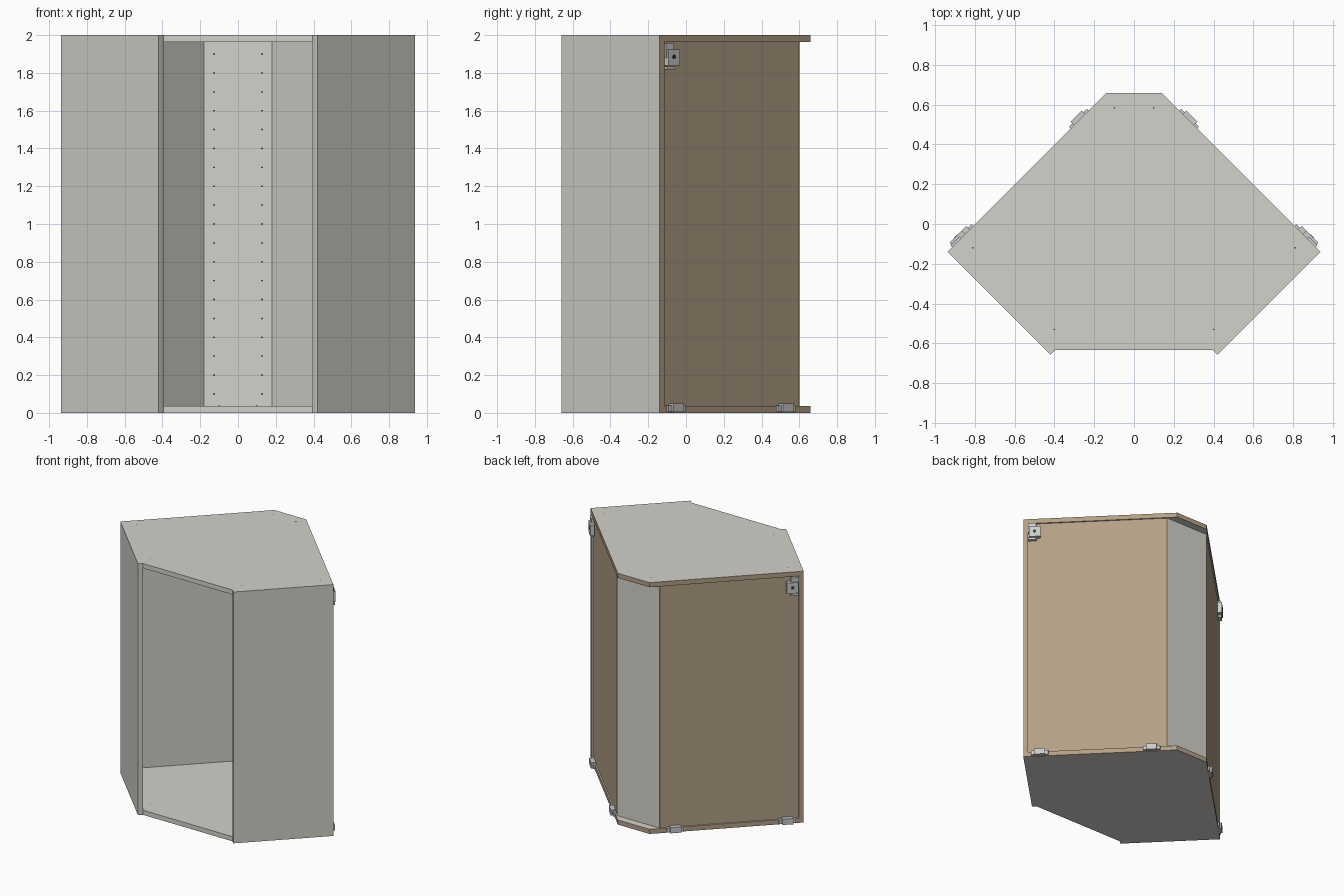
import bpy, bmesh, math
from mathutils import Vector

if "Cube" in bpy.data.objects:
    bpy.data.objects.remove(bpy.data.objects["Cube"])


def material(name, rgb):
    m = bpy.data.materials.new(name)
    m.diffuse_color = (*rgb, 1.0)
    m.use_nodes = True
    m.node_tree.nodes["Principled BSDF"].inputs["Base Color"].default_value = m.diffuse_color
    return m


GREY = material("painted grey", (0.65, 0.64, 0.59))
BROWN = material("raw board brown", (0.45, 0.35, 0.235))
METAL = material("bracket metal", (0.60, 0.60, 0.60))
DARK = material("hole dark", (0.04, 0.04, 0.04))

BACK = 0.798           # the angled backs lie along |x| + y = BACK
R = math.sqrt(0.5)


def prism(name, points, z0, z1, mats, rule=None):
    """Extrude a plan outline from z0 to z1; rule picks faces for material 1."""
    bm = bmesh.new()
    face = bm.faces.new([bm.verts.new((x, y, z0)) for x, y in points])
    top = bmesh.ops.extrude_face_region(bm, geom=[face])["geom"]
    for v in top:
        if isinstance(v, bmesh.types.BMVert):
            v.co.z = z1
    bmesh.ops.recalc_face_normals(bm, faces=bm.faces)
    bm.normal_update()
    if rule:
        for f in bm.faces:
            f.material_index = int(rule(f.normal))
    mesh = bpy.data.meshes.new(name)
    bm.to_mesh(mesh)
    bm.free()
    for m in mats:
        mesh.materials.append(m)
    ob = bpy.data.objects.new(name, mesh)
    bpy.context.collection.objects.link(ob)
    return ob


def back_block(name, s, y0, y1, z0, z1, n0, n1):
    """Block on an angled back: y range along it, n range out of it."""
    pts = [(s * (BACK - y + n * R), y + n * R)
           for y, n in ((y0, n0), (y1, n0), (y1, n1), (y0, n1))]
    return prism(name, pts, z0, z1, [METAL])


def discs(name, spots, axis, radius, depth, mat):
    """Many small round plates in one object, all facing along axis."""
    bm = bmesh.new()
    turn = Vector(axis).to_track_quat('Z', 'Y').to_matrix().to_4x4()
    for p in spots:
        m = turn.copy()
        m.translation = p
        bmesh.ops.create_cone(bm, cap_ends=True, segments=10, radius1=radius,
                              radius2=radius, depth=depth, matrix=m)
    mesh = bpy.data.meshes.new(name)
    bm.to_mesh(mesh)
    bm.free()
    mesh.materials.append(mat)
    bpy.context.collection.objects.link(bpy.data.objects.new(name, mesh))


# top and bottom boards, raw along their rear edges
half = [(0.395, -0.633), (0.913, -0.115), (0.14, 0.658)]
outline = half + [(-x, y) for x, y in reversed(half)]
for name, z0, z1 in (("bottom_board", 0, 0.037), ("top_board", 1.963, 2)):
    prism(name, outline, z0, z1, [GREY, BROWN],
          lambda n: n.y > 0.5 and abs(n.z) < 0.1)

# centre back panel
prism("centre_back_panel",
      [(-0.187, 0.6), (0.187, 0.6), (0.187, 0.588), (-0.187, 0.588)],
      0.037, 1.963, [GREY])

for s, side in ((1, "right"), (-1, "left")):
    # side panel with raw rear edge
    prism(side + "_side_panel",
          [(s * 0.42, -0.658), (s * 0.938, -0.14),
           (s * 0.913, -0.115), (s * 0.395, -0.633)],
          0, 2, [GREY, BROWN],
          lambda n: n.y > 0.5 and n.x * s > 0.1)

    # angled back panel, raw outside and grey inside
    prism(side + "_back_panel",
          [(s * 0.906, -0.122), (s * 0.187, 0.597),
           (s * 0.179, 0.589), (s * 0.898, -0.130)],
          0.037, 1.963, [GREY, BROWN],
          lambda n: n.y > 0.5 and n.x * s > 0.1)

    # hanging bracket: plate, housing, lip and screw
    back_block(side + "_bracket_plate", s, -0.115, -0.072, 1.88, 1.958, -0.008, 0.012)
    back_block(side + "_bracket_housing", s, -0.110, -0.050, 1.84, 1.925, -0.008, 0.024)
    back_block(side + "_bracket_lip", s, -0.112, -0.072, 1.818, 1.834, -0.008, 0.018)
    y, n = -0.08, 0.024
    discs(side + "_bracket_screw", [(s * (BACK - y + n * R), y + n * R, 1.885)],
          (s, 1, 0), 0.012, 0.006, DARK)

    # small clips along the bottom edge
    for tag, y in (("outer", -0.055), ("inner", 0.525)):
        back_block(f"{side}_{tag}_clip_base", s, y - 0.045, y + 0.045, 0.008, 0.040, -0.01, 0.012)
        back_block(f"{side}_{tag}_clip_body", s, y - 0.028, y + 0.028, 0.004, 0.050, -0.01, 0.025)

# shelf pin holes up the centre back
discs("shelf_pin_holes",
      [(x, 0.588, 0.1 * k) for k in range(1, 20) for x in (-0.127, 0.127)],
      (0, -1, 0), 0.005, 0.003, DARK)

# pin holes in the boards
discs("board_pin_holes",
      [(s * x, y, z) for s in (-1, 1) for z in (0.037, 1.9995)
       for x, y in ((0.10, 0.583), (0.81, -0.12), (0.40, -0.53))],
      (0, 0, 1), 0.004, 0.002, DARK)
